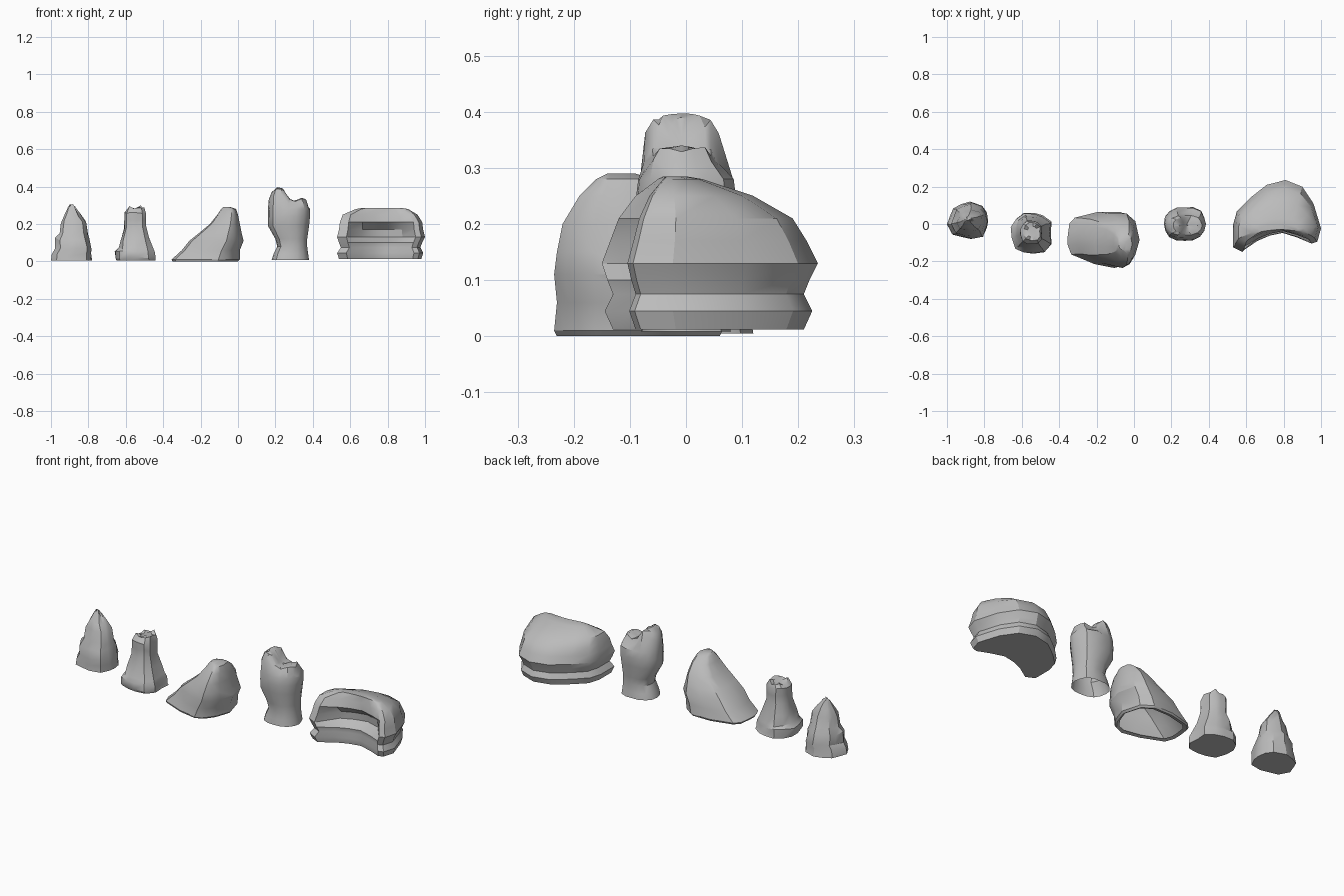
import bpy
import math
import random
from mathutils import Vector

default_cube = bpy.data.objects.get("Cube")
if default_cube:
    bpy.data.objects.remove(default_cube, do_unlink=True)

rng = random.Random(4)

# Stone colour
stone = bpy.data.materials.new("grey_stone")
stone.use_nodes = True
grey = (0.5, 0.5, 0.5, 1)
stone.diffuse_color = grey
stone.node_tree.nodes["Principled BSDF"].inputs["Base Color"].default_value = grey


def normalise(points):
    """Fit an outline into the unit square."""
    xs, ys = zip(*points)
    return [((x - min(xs)) / (max(xs) - min(xs)),
             (y - min(ys)) / (max(ys) - min(ys))) for x, y in points]


def chipped_outline(sides, rough, squareness):
    """Irregular closed outline between a circle and a square."""
    points = []
    for i in range(sides):
        a = math.tau * (i + rng.uniform(-rough, rough)) / sides
        c, s = math.cos(a), math.sin(a)
        r = (abs(c) ** squareness + abs(s) ** squareness) ** (-1 / squareness)
        r *= rng.uniform(1 - rough, 1)
        points.append((r * c, r * s))
    return normalise(points)


def interpolate(profile, x):
    """Height of a polyline at x."""
    for (xa, za), (xb, zb) in zip(profile, profile[1:]):
        if xa <= x <= xb:
            return za + (zb - za) * (x - xa) / (xb - xa)
    return profile[0][1] if x < profile[0][0] else profile[-1][1]


def make_rock(name, outline, rings, jitter=0, reshape=None, base=True, angle=32):
    """Loft an outline through boxes (z, left, right, front, back) in hundredths."""
    n = len(outline)
    verts = []
    for level, (z, left, right, front, back) in enumerate(rings):
        for i, (u, v) in enumerate(outline):
            p = Vector((left + u * (right - left), front + v * (back - front), z))
            if jitter and 0 < level:
                inward = Vector(((left + right) / 2, (front + back) / 2, z))
                p = p.lerp(inward, rng.uniform(0, 0.05 * jitter))
                p.z += rng.uniform(-jitter, jitter) / 2
            if reshape:
                p = reshape(p, u, v, level)
            verts.append(p / 100)
    faces = []
    for k in range(len(rings) - 1):
        for i in range(n):
            j = (i + 1) % n
            faces.append((k * n + i, k * n + j, (k + 1) * n + j, (k + 1) * n + i))
    faces.append(tuple(range(len(verts) - n, len(verts))))
    if base:
        faces.append(tuple(reversed(range(n))))
    mesh = bpy.data.meshes.new(name)
    mesh.from_pydata(verts, [], faces)
    mesh.materials.append(stone)
    mesh.shade_smooth()
    mesh.set_sharp_from_angle(angle=math.radians(angle))
    rock = bpy.data.objects.new(name, mesh)
    bpy.context.collection.objects.link(rock)
    return rock


# Pointed spire standing on a ledge of broken slabs
make_rock("pointed_spire", chipped_outline(13, 0.16, 2.4), [
    (.5, -100, -78, -8, 12),
    (4, -100, -78, -8, 12),
    (7, -98, -78, -8, 12),
    (12, -98, -79, -7, 11),
    (15, -96, -80, -5, 9),
    (21, -95, -81, -4, 8),
    (25, -93, -84, -2, 6),
    (29, -91, -87, 1, 4),
    (30, -90, -88, 2, 3)], jitter=1.6)


# Blunt pillar with a flared foot and a notched crown
def notch_crown(p, u, v, level):
    if level > 7:
        p.z -= 1.6 * (0.5 + 0.5 * math.cos(u * 20))
    return p


make_rock("notched_pillar", chipped_outline(13, 0.13, 3.5), [
    (.5, -65, -44, -15, 6),
    (2, -66, -44, -16, 6),
    (5, -66, -44, -16, 6),
    (7, -64, -45, -15, 5),
    (12, -63, -47, -13, 4),
    (18, -61, -49, -11, 2),
    (22, -61, -49, -11, 2),
    (26, -61, -49, -11, 2),
    (29.5, -59, -50, -9, 1),
    (29, -57, -52, -7, -1)], jitter=1.3, reshape=notch_crown)

# Wedge boulder: long low toe on the right, peak on the left, open underneath
wedge_outline = normalise([
    (-35, -7), (-34, 0), (-31, 3), (-18, 6), (-6, 6), (0, 2), (3, -8),
    (0, -16), (-4, -21), (-9, -23), (-20, -21), (-33, -16), (-35, -11)])
make_rock("wedge_boulder", wedge_outline, [
    (.5, -33, -1, -21, 4),
    (0, -35, 0, -23, 6),
    (1, -35.5, 1, -23.5, 6.5),
    (6, -30, 1, -23, 6),
    (11, -26, 3, -23.5, 5.5),
    (15, -21, 2, -23, 4),
    (20, -15, 1, -22, 2),
    (25, -11, 0, -19, -2),
    (28, -9, -1, -16, -6),
    (29, -8, -4, -14, -9)], base=False)

# Standing stone split at the top by a steep cleft
skyline = [(16, 36), (18, 37.5), (21, 39.7), (24, 39), (27, 34), (29, 32),
           (32, 33), (35, 34.5), (37, 33), (39, 29)]


def cleft_top(p, u, v, level):
    if level > 6:
        p.z = interpolate(skyline, p.x) - p.z
    return p


make_rock("cleft_stone", chipped_outline(16, 0.06, 2.6), [
    (.8, 18, 38, -8, 8),
    (4, 19, 37.5, -7.5, 7.5),
    (8, 21, 37, -7, 7),
    (12, 20, 37, -7.5, 7.5),
    (19, 16, 38, -8.5, 8.5),
    (24, 16, 38.5, -9, 9),
    (28, 16, 38.5, -8.5, 8.5),
    (3, 16.5, 38, -7.5, 6),
    (.5, 18, 36.5, -6, 4.5),
    (0, 21, 34, -5, 3.5),
    (0, 24, 31, -3, 1),
    (0, 26, 29, -1, -.5)], reshape=cleft_top, base=False)

# Crescent boulder with a waisted base and a hollow in its front
crescent_outline = normalise([
    (53, -12), (58, -14.5), (66, -9), (73, -6), (80, -4.5), (88, -7),
    (95, -10), (98, -9), (100, -2), (96, 11), (90, 20), (81, 23.5),
    (71, 21), (62, 14), (55, 7), (53, 0)])


def hollow_front(p, u, v, level):
    if level in (4, 5) and v < 0.35 and 0.2 < u < 0.8:
        p.y += 6 if level == 4 else 5
    return p


make_rock("crescent_boulder", crescent_outline, [
    (1.2, 54, 98, -13, 21),
    (4.5, 53, 99, -14.5, 22.5),
    (7.5, 55, 97.5, -13, 21),
    (10, 54, 98.5, -14, 22),
    (13, 53, 100, -15, 23.5),
    (17, 54, 99, -13.5, 21.5),
    (21, 54.5, 98.5, -12, 19),
    (25, 56, 96, -9, 12),
    (28, 63, 91, -5, 3),
    (28.5, 66, 88, -4, 0)], reshape=hollow_front)
